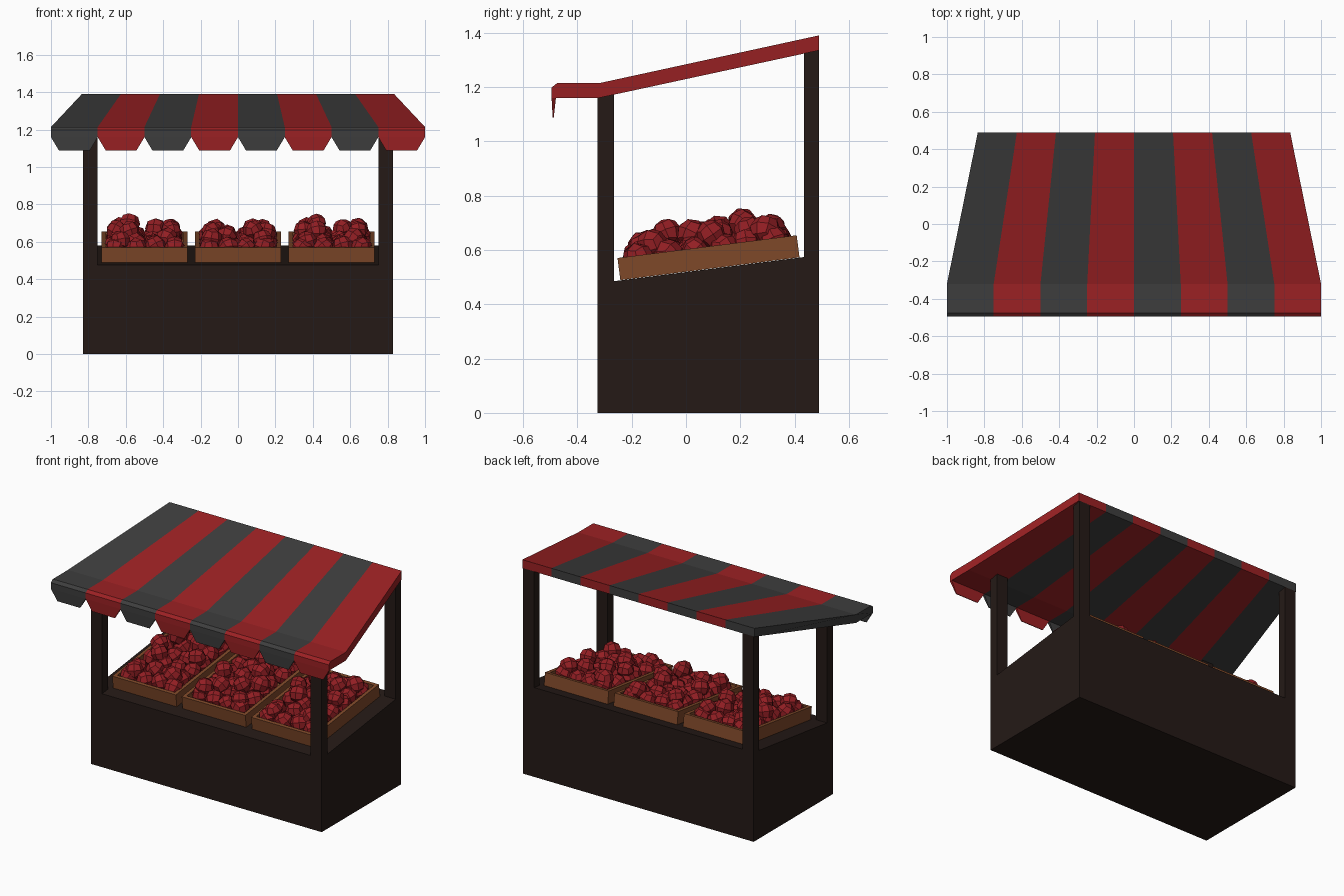
import bpy, bmesh, math, random
from mathutils import Vector, Matrix

if "Cube" in bpy.data.objects:
    bpy.data.objects.remove(bpy.data.objects["Cube"])

random.seed(4)


def material(name, r, g, b):
    m = bpy.data.materials.new(name)
    m.diffuse_color = (r, g, b, 1)
    m.use_nodes = True
    m.node_tree.nodes["Principled BSDF"].inputs["Base Color"].default_value = m.diffuse_color
    return m


DARK = material("dark_wood", 0.018, 0.010, 0.008)
WOOD = material("crate_wood", 0.21, 0.065, 0.022)
RED = material("red_cloth", 0.33, 0.015, 0.017)
GREY = material("grey_cloth", 0.047, 0.047, 0.047)
FRUIT = material("apple_red", 0.29, 0.013, 0.017)


def finish(bm, name, mats, matrix=None):
    bmesh.ops.recalc_face_normals(bm, faces=bm.faces)
    me = bpy.data.meshes.new(name)
    bm.to_mesh(me)
    bm.free()
    for m in mats:
        me.materials.append(m)
    ob = bpy.data.objects.new(name, me)
    bpy.context.collection.objects.link(ob)
    if matrix:
        ob.matrix_world = matrix
    return ob


def prism(bm, a, b, mat=0):
    """Closed solid between two matching loops of points."""
    va, vb = [bm.verts.new(p) for p in a], [bm.verts.new(p) for p in b]
    n = len(va)
    faces = [bm.faces.new(va), bm.faces.new(vb[::-1])]
    faces += [bm.faces.new((va[i], va[(i + 1) % n], vb[(i + 1) % n], vb[i])) for i in range(n)]
    for f in faces:
        f.material_index = mat


def extrude_x(name, profile, x0, x1, mat):
    bm = bmesh.new()
    prism(bm, [(x0, y, z) for y, z in profile], [(x1, y, z) for y, z in profile])
    return finish(bm, name, [mat])


def counter_z(y):
    return 0.485 + (y + 0.265) * 0.127


def roof_z(y):
    return 1.162 + max(0, y + 0.32) * 0.215


# Counter with sloping top
F, B, W = -0.325, 0.49, 0.83
extrude_x("counter", [(F, 0), (B, 0), (B, counter_z(B)), (F, counter_z(F))], -W, W, DARK)

# Corner posts
for side, s in (("left", -1), ("right", 1)):
    for end, y0, y1 in (("front", F, -0.265), ("back", 0.435, B)):
        extrude_x(f"{end}_{side}_post",
                  [(y0, counter_z(y0)), (y1, counter_z(y1)), (y1, roof_z(y1)), (y0, roof_z(y0))],
                  s * 0.75, s * W, DARK)

# Striped awning: one profile swept over nine columns, narrowing to the back
profile = [(0.49, 1.39), (-0.32, 1.214), (-0.475, 1.214), (-0.495, 1.198),
           (-0.495, 1.16), (-0.32, 1.16), (0.49, 1.335)]
bm = bmesh.new()
cols = []
for i in range(9):
    u = -1 + i * 0.25
    cols.append([bm.verts.new((u * (1 - 0.165 * max(0, y + 0.32) / 0.81), y, z)) for y, z in profile])
n = len(profile)
for i in range(8):
    for j in range(n):
        k = (j + 1) % n
        bm.faces.new((cols[i][j], cols[i][k], cols[i + 1][k], cols[i + 1][j])).material_index = i % 2
bm.faces.new(cols[0]).material_index = 0
bm.faces.new(cols[8]).material_index = 1
finish(bm, "awning", [GREY, RED])

# Scalloped valance, thinning towards its hem
bm = bmesh.new()
for i in range(8):
    c = -0.875 + i * 0.25
    shape = [(-0.125, 1.16), (-0.082, 1.088), (0.082, 1.088), (0.125, 1.16)]
    front = [(c + x, -0.495 if z > 1.1 else -0.491, z) for x, z in shape]
    back = [(c + x, -0.479 if z > 1.1 else -0.487, z) for x, z in shape]
    prism(bm, front, back, i % 2)
finish(bm, "valance", [GREY, RED])


def add_box(bm, center, size):
    bmesh.ops.create_cube(bm, size=1, matrix=Matrix.Translation(center) @ Matrix.Diagonal((*size, 1)))


def add_apple(bm, center, r):
    """Faceted ball: a cube cut once and rounded."""
    ball = bmesh.new()
    bmesh.ops.create_cube(ball, size=2)
    bmesh.ops.subdivide_edges(ball, edges=ball.edges[:], cuts=1, use_grid_fill=True)
    spin = Matrix.Rotation(random.uniform(0, 6.28), 3, 'Z') @ Matrix.Rotation(random.uniform(-0.7, 0.7), 3, 'X')
    for v in ball.verts:
        v.co = Vector(center) + spin @ (v.co.normalized() * r)
    new = {v: bm.verts.new(v.co) for v in ball.verts}
    for f in ball.faces:
        bm.faces.new([new[v] for v in f.verts])
    ball.free()


# Pile layout inside a crate: full lower layer, loose upper layer
lower = [(-0.15 + 0.1 * i + random.uniform(-.012, .012), -0.25 + 0.1 * j + random.uniform(-.012, .012),
          random.uniform(0.066, 0.082)) for i in range(4) for j in range(6)]
upper = [(-0.13, -0.24, 0.105), (0.12, -0.2, 0.115), (-0.08, -0.05, 0.135), (0.14, 0.02, 0.125),
         (-0.15, 0.05, 0.125), (-0.08, 0.14, 0.15), (0.06, 0.16, 0.12), (0.14, 0.22, 0.115),
         (-0.13, 0.24, 0.115)]

# Three tilted crates with apples
L, WX, H, T = 0.665, 0.458, 0.082, 0.022
tilt = Matrix.Rotation(math.atan(0.127), 4, 'X')
for name, cx, flip in (("left", -0.5, 1), ("middle", 0, -1), ("right", 0.5, 1)):
    place = Matrix.Translation((cx, 0.088, counter_z(0.088) + 0.001)) @ tilt
    bm = bmesh.new()
    add_box(bm, (0, 0, 0.01), (WX - 2 * T, L - 2 * T, 0.02))
    for s in (-1, 1):
        add_box(bm, (s * (WX - T) / 2, 0, H / 2), (T, L, H))
        add_box(bm, (0, s * (L - T) / 2, H / 2), (WX - 2 * T, T, H))
    finish(bm, f"{name}_crate", [WOOD], place)
    bm = bmesh.new()
    for x, y, z in lower + upper:
        add_apple(bm, (x * flip, y * flip, z), random.uniform(0.053, 0.059))
    finish(bm, f"{name}_apples", [FRUIT], place)
